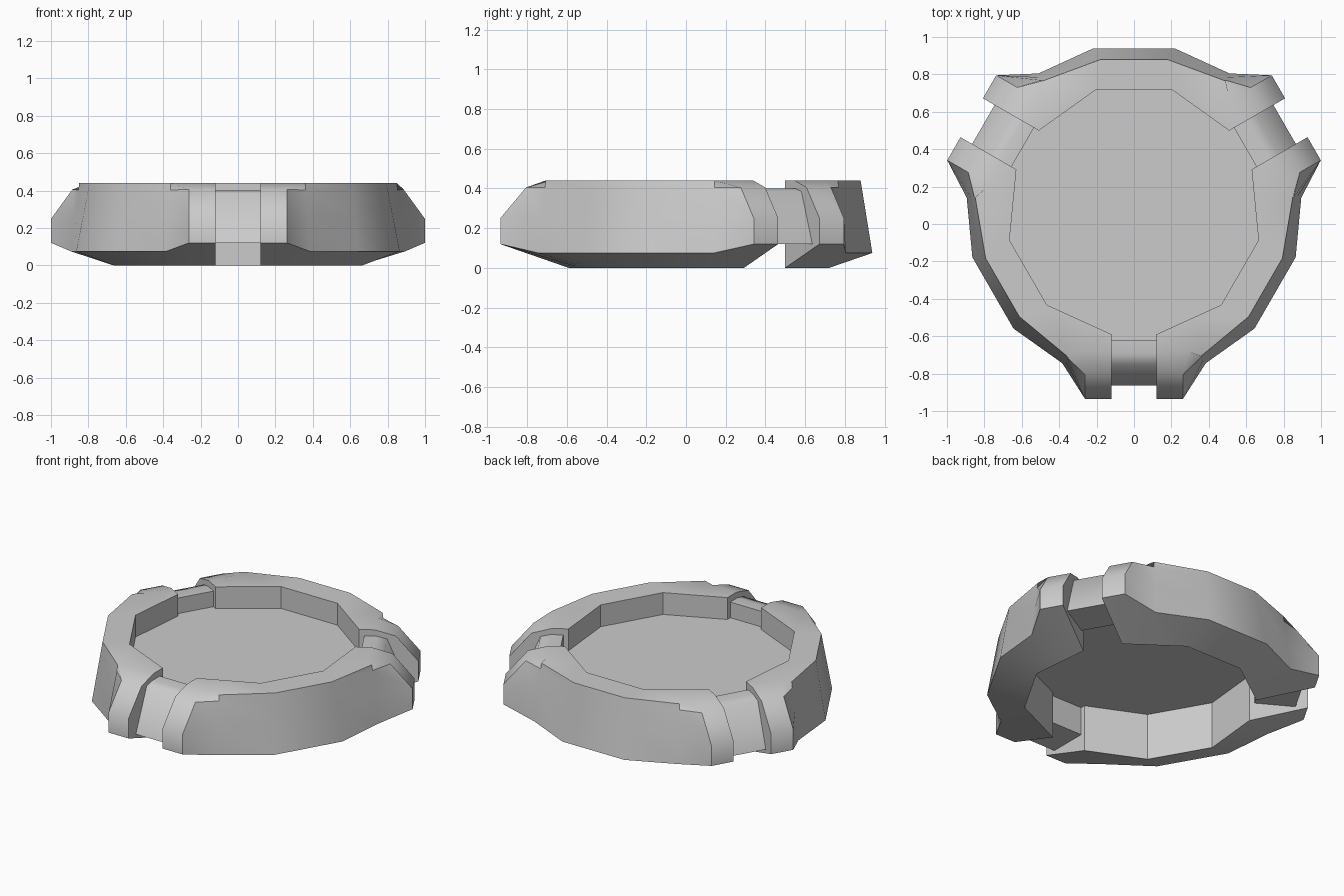
import bpy
import bmesh
from math import radians
from mathutils import Matrix, Vector

cube = bpy.data.objects.get("Cube")
if cube:
    bpy.data.objects.remove(cube, do_unlink=True)

CENTRE_Y = 0.067
FLOOR_Z = 0.30
U = Vector((0.866, 0.5, 0))     # outward along a clasp
T = Vector((-0.5, 0.866, 0))    # sideways, towards the middle of the arc

grey = bpy.data.materials.new("plain_grey")
grey.use_nodes = True
grey.diffuse_color = (0.6, 0.6, 0.6, 1)
grey.node_tree.nodes["Principled BSDF"].inputs["Base Color"].default_value = (0.6, 0.6, 0.6, 1)


def at(r, t, z):
    p = U * r + T * t
    return Vector((p.x, p.y, z))


def mirror(p):
    return Vector((-p.x, p.y, p.z))


def make_object(name, bm, turn, smooth_angle=None):
    bmesh.ops.recalc_face_normals(bm, faces=bm.faces)
    bm.transform(Matrix.Translation((0, CENTRE_Y, 0)) @ Matrix.Rotation(radians(turn), 4, "Z"))
    mesh = bpy.data.meshes.new(name)
    bm.to_mesh(mesh)
    bm.free()
    mesh.materials.append(grey)
    obj = bpy.data.objects.new(name, mesh)
    bpy.context.collection.objects.link(obj)
    if smooth_angle:
        bpy.ops.object.select_all(action="DESELECT")
        obj.select_set(True)
        bpy.context.view_layer.objects.active = obj
        bpy.ops.object.shade_smooth_by_angle(angle=radians(smooth_angle))
    return obj


def loft(sections):
    """Skin closed sections and cap both ends; returns the mesh and its first strip."""
    bm = bmesh.new()
    rings = [[bm.verts.new(p) for p in s] for s in sections]
    n = len(rings[0])
    inner = []
    for a, b in zip(rings, rings[1:]):
        for i in range(n):
            j = (i + 1) % n
            face = bm.faces.new((a[i], a[j], b[j], b[i]))
            if i == 0:
                inner.append(face)
    bm.faces.new(rings[0])
    bm.faces.new(rings[-1])
    return bm, inner


# Inner wall runs straight from the clasp gap to the arc's middle facet
gap_corner = at(0.657, 0.12, 0)
mid_corner = Vector((0.2, 0.653, 0))


def section(fraction, outer):
    low = gap_corner.lerp(mid_corner, fraction)
    return [low, low + Vector((0, 0, 0.44))] + outer


def wall(top, bottom):
    return [top.lerp(bottom, f) for f in (0, 0.1, 0.5, 1)]


def lug(t, top_t):
    return [at(0.75, top_t, 0.44), at(0.872, t, 0.405), at(1.002, t, 0.25), at(1.002, t, 0.12)]


half = [
    section(0, lug(0.12, 0.12)),
    section(0.36, lug(0.262, 0.29)),
    section(0.6, wall(at(0.773, 0.359, 0.44), at(0.811, 0.384, 0.075))),
    section(1, wall(Vector((0.18, 0.812, 0.44)), Vector((0.22, 0.871, 0.075)))),
]
arc = half + [[mirror(p) for p in s] for s in reversed(half)]

# Three arc segments with flaring clasp lugs
for name, turn in (("back_arc", 0), ("right_arc", 120), ("left_arc", 240)):
    bm, inner = loft(arc)
    bm.faces.index_update()
    flat = [f.index for f in inner]
    obj = make_object(name, bm, turn, 45)
    for i in flat:
        obj.data.polygons[i].use_smooth = False

# Clasp bars bridging the gaps between arcs
bar = [(0.687, 0.12), (0.687, 0.4), (0.76, 0.4), (0.82, 0.385), (0.93, 0.12)]
for name, turn in (("left_clasp_bar", 0), ("right_clasp_bar", 120), ("front_clasp_bar", 240)):
    bm, _ = loft([[at(r, t, z) for r, z in bar] for t in (-0.12, 0.12)])
    make_object(name, bm, turn, 60)

# Thin recessed floor filling the ring
bm = bmesh.new()
edge = [at(0.687, 0.12, FLOOR_Z), at(0.657, 0.12, FLOOR_Z),
        mid_corner + Vector((0, 0, FLOOR_Z))]
edge += [mirror(p) for p in reversed(edge)]
outline = [Matrix.Rotation(radians(turn), 3, "Z") @ p for turn in (0, 120, 240) for p in edge]
bm.faces.new([bm.verts.new(p) for p in outline])
floor = make_object("recessed_floor", bm, 0)
if floor.data.polygons[0].normal.z < 0:
    floor.data.flip_normals()
